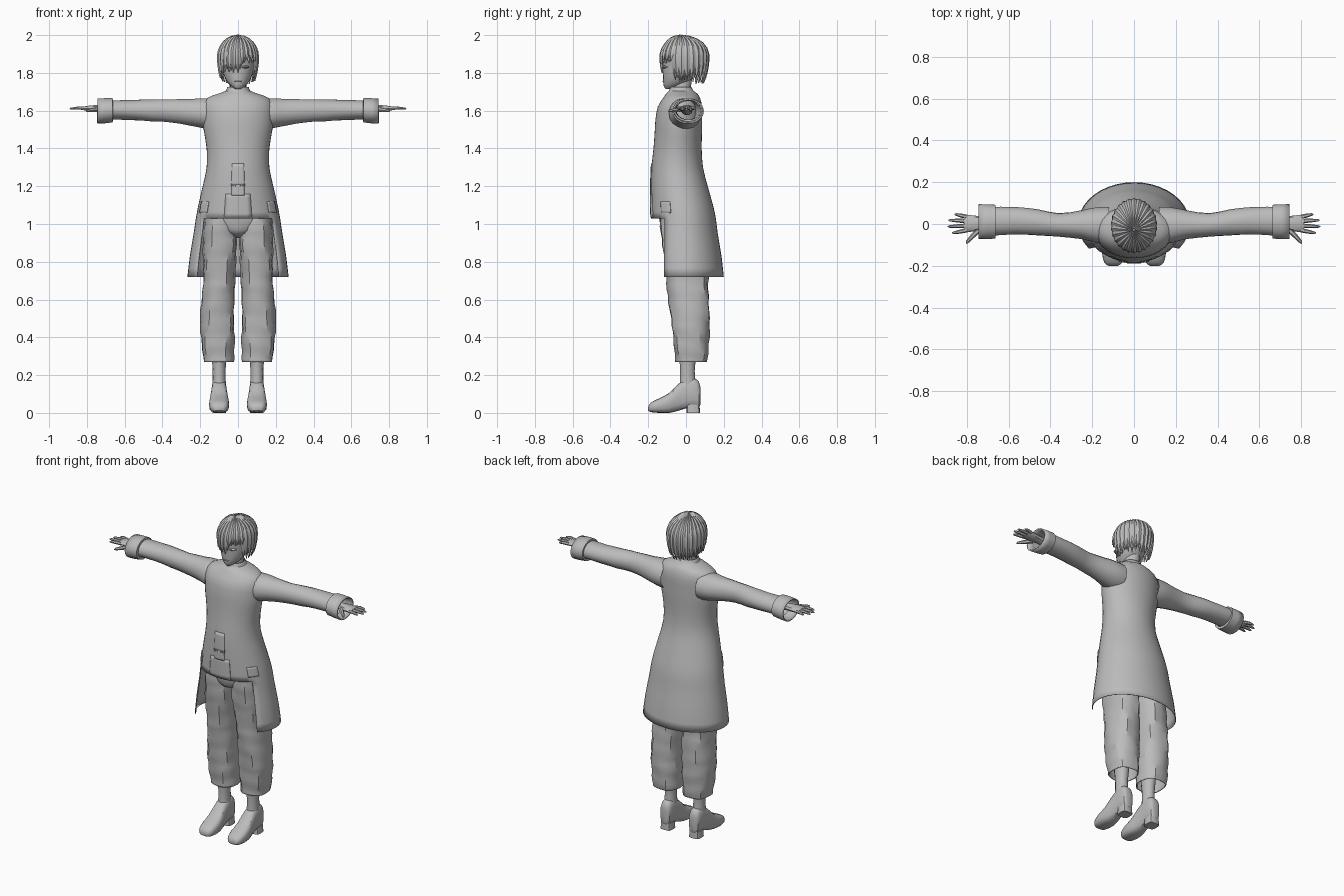
import bpy, bmesh, math, random
from mathutils import Vector

if "Cube" in bpy.data.objects:
    bpy.data.objects.remove(bpy.data.objects["Cube"])

random.seed(4)
GREY = bpy.data.materials.new("plain grey")
GREY.diffuse_color = (0.5, 0.5, 0.5, 1)
GREY.use_nodes = True
GREY.node_tree.nodes["Principled BSDF"].inputs["Base Color"].default_value = GREY.diffuse_color


def finish(name, bm, mirror=False, thick=0):
    bmesh.ops.recalc_face_normals(bm, faces=bm.faces)
    me = bpy.data.meshes.new(name)
    bm.to_mesh(me)
    bm.free()
    me.materials.append(GREY)
    ob = bpy.data.objects.new(name, me)
    bpy.context.collection.objects.link(ob)
    if thick:
        mod = ob.modifiers.new("thickness", 'SOLIDIFY')
        mod.thickness = thick
    if mirror:
        ob.modifiers.new("mirror", 'MIRROR').use_mirror_merge = False
    return ob


def dense(rows, k):
    """Smooth in-between sections."""
    out = []
    for i in range(len(rows) - 1):
        p0, p1, p2 = rows[max(i - 1, 0)], rows[i], rows[i + 1]
        p3 = rows[min(i + 2, len(rows) - 1)]
        for j in range(k):
            t = j / k
            out.append([0.5 * (2 * b + (c - a) * t + (2 * a - 5 * b + 4 * c - d) * t * t
                        + (3 * b - a - 3 * c + d) * t ** 3) for a, b, c, d in zip(p0, p1, p2, p3)])
    return out + [list(rows[-1])]


def bridge(bm, rings, caps):
    vs = [[bm.verts.new(p) for p in r] for r in rings]
    n = len(vs[0])
    for a, b in zip(vs, vs[1:]):
        for i in range(n):
            bm.faces.new((a[i], a[(i + 1) % n], b[(i + 1) % n], b[i]))
    if caps:
        bm.faces.new(vs[0])
        bm.faces.new(vs[-1])


def section(row, axis, n, p=1.0, fold=0.0):
    """Rounded outline filling the box a0..a1, b0..b1 at position t on an axis."""
    t, a0, a1, b0, b1 = row
    pts = []
    for i in range(n):
        th = 2 * math.pi * i / n
        c, s = math.cos(th), math.sin(th)
        w = 1 + fold * math.sin(3 * th + t * 38) * math.cos(2 * th - t * 23)
        a = (a0 + a1) / 2 + (a1 - a0) / 2 * w * math.copysign(abs(c) ** p, c)
        b = (b0 + b1) / 2 + (b1 - b0) / 2 * w * math.copysign(abs(s) ** p, s)
        pts.append({'X': (t, a, b), 'Y': (a, t, b), 'Z': (a, b, t)}[axis])
    return pts


def loft(name, rows, axis='Z', n=16, k=2, p=1.0, fold=0.0, caps=True, mirror=False, thick=0):
    bm = bmesh.new()
    bridge(bm, [section(r, axis, n, p, fold) for r in dense(rows, k)], caps)
    return finish(name, bm, mirror, thick)


def taper(bm, pts, radii, n=6):
    """Finger-like tube through points."""
    d = (Vector(pts[-1]) - Vector(pts[0])).normalized()
    u = d.cross(Vector((0, 0, 1))).normalized()
    v = d.cross(u)
    bridge(bm, [[Vector(q) + r * (u * math.cos(i * math.tau / n) + v * math.sin(i * math.tau / n))
                 for i in range(n)] for q, r in zip(pts, radii)], True)


# Long coat, with the front open below the waist
coat = dense([(z, -x, x, y0, y1) for z, x, y0, y1 in (
    (1.725, .058, -.085, .03), (1.705, .066, -.09, .04), (1.69, .105, -.105, .06),
    (1.665, .165, -.122, .075), (1.62, .186, -.15, .085), (1.55, .185, -.162, .085),
    (1.5, .182, -.165, .085), (1.4, .166, -.172, .083), (1.3, .166, -.183, .09),
    (1.2, .187, -.186, .115), (1.1, .21, -.186, .143), (1.03, .223, -.185, .158),
    (.95, .235, -.186, .168), (.83, .255, -.195, .188), (.72, .268, -.2, .2))], 2)
bm = bmesh.new()
bridge(bm, [section(r, 'Z', 40) for r in coat], False)
gone = []
for f in bm.faces:
    c = f.calc_center_median()
    if c.z < 1.03 and math.sin(math.radians(-36)) * .19 > c.y + .004:
        gone.append(f)
bmesh.ops.delete(bm, geom=gone, context='FACES')
finish("long_coat", bm, thick=.004)


def coat_point(z, deg, off):
    for a, b in zip(coat, coat[1:]):
        if b[0] <= z <= a[0]:
            t = (a[0] - z) / (a[0] - b[0])
            _, x0, x1, y0, y1 = [p + (q - p) * t for p, q in zip(a, b)]
            th = math.radians(deg)
            return ((x1 + off) * math.cos(th), (y0 + y1) / 2 + ((y1 - y0) / 2 + off) * math.sin(th), z)


def panel(name, d0, d1, z0, z1, mirror=False):
    """Thin plate following the coat."""
    bm = bmesh.new()
    g = [[bm.verts.new(coat_point(z0 + (z1 - z0) * j / 6, d0 + (d1 - d0) * i / 6, .004))
          for i in range(7)] for j in range(7)]
    for j in range(6):
        for i in range(6):
            bm.faces.new((g[j][i], g[j][i + 1], g[j + 1][i + 1], g[j + 1][i]))
    finish(name, bm, mirror, .006)


panel("belt_panel", -109, -71, 1.035, 1.16)
panel("belt_tab", -100, -80, 1.15, 1.21)
panel("front_placket", -101, -79, 1.2, 1.32)
panel("pocket_flap", -42, -22, 1.06, 1.12, True)

# Sleeves and cuffs
loft("sleeve", [(.12, -.09, .08, 1.5, 1.666), (.18, -.09, .08, 1.505, 1.667),
                (.25, -.072, .066, 1.52, 1.663), (.36, -.06, .052, 1.538, 1.66),
                (.46, -.055, .07, 1.543, 1.66), (.56, -.05, .08, 1.55, 1.657),
                (.7, -.057, .083, 1.553, 1.655)], 'X', 18, 2, fold=.02, caps=False, mirror=True)
loft("cuff", [(.662, -.055, .08, 1.55, 1.652), (.664, -.07, .092, 1.537, 1.667),
              (.705, -.072, .094, 1.532, 1.667), (.745, -.072, .095, 1.53, 1.664)],
     'X', 18, 1, caps=False, mirror=True, thick=.008)

# Hands
loft("palm", [(.62, -.025, .035, 1.575, 1.63), (.72, -.024, .034, 1.588, 1.63),
              (.76, -.034, .04, 1.592, 1.63), (.80, -.04, .044, 1.597, 1.626),
              (.815, -.036, .04, 1.602, 1.622)], 'X', 10, 1, mirror=True)
bm = bmesh.new()
for y, tip, spread in ((-.03, .872, -.012), (-.008, .892, -.004), (.014, .888, .004), (.034, .86, .012)):
    taper(bm, [(.80, y, 1.612), ((.8 + tip) / 2, y + spread * .6, 1.614), (tip - .008, y + spread, 1.611),
               (tip, y + spread, 1.61)], [.0105, .0095, .006, .002])
taper(bm, [(.74, -.025, 1.606), (.775, -.06, 1.602), (.798, -.085, 1.599), (.803, -.094, 1.598)],
      [.014, .011, .008, .003])
finish("fingers", bm, True)

# Trousers
loft("hips", [(1.12, -.17, .17, -.15, .1), (1.05, -.18, .18, -.145, .11), (.99, -.17, .17, -.135, .11),
              (.95, -.08, .08, -.12, .09), (.925, -.02, .02, -.06, .05)], 'Z', 24, 2)
loft("trouser_leg", [(1.05, .02, .175, -.135, .1), (.95, .006, .183, -.133, .11), (.85, .008, .186, -.122, .118),
                     (.72, .016, .185, -.105, .12), (.62, .018, .19, -.095, .122), (.5, .02, .2, -.08, .124),
                     (.4, .018, .197, -.07, .122), (.31, .022, .188, -.06, .116), (.27, .024, .184, -.055, .113)],
     'Z', 16, 3, p=.8, fold=.055, caps=False, mirror=True, thick=.005)

# Ankles and shoes
loft("ankle", [(.42, .05, .15, -.05, .06), (.3, .06, .14, -.038, .055), (.22, .066, .134, -.032, .047),
               (.13, .063, .137, -.035, .055)], 'Z', 14, 2, mirror=True)
loft("shoe", [(y, .1 - w, .1 + w, z0, z1) for y, w, z0, z1 in (
    (-.2, .022, .012, .032), (-.186, .042, .004, .055), (-.14, .053, 0, .078), (-.09, .051, 0, .105),
    (-.045, .044, .01, .15), (0, .04, .024, .18), (.04, .038, .03, .185), (.068, .032, .03, .165),
    (.077, .018, .045, .13))], 'Y', 16, 2, p=.7, mirror=True)
loft("shoe_heel", [(0, .064, .136, .002, .074), (.045, .066, .134, .004, .072)], 'Z', 16, 1, p=.5, mirror=True)

# Neck and head
loft("neck", [(1.66, -.055, .055, -.08, .04), (1.72, -.045, .045, -.075, .025),
              (1.8, -.045, .045, -.07, .04)], 'Z', 16, 2)
loft("head", [(z, -x, x, y0, y1) for z, x, y0, y1 in (
    (1.715, .014, -.108, -.07), (1.728, .034, -.117, -.03), (1.755, .06, -.121, .02), (1.8, .08, -.123, .06),
    (1.85, .09, -.125, .095), (1.9, .097, -.122, .105), (1.95, .078, -.095, .085),
    (1.98, .035, -.055, .04))], 'Z', 20, 2)
bm = bmesh.new()
taper(bm, [(0, -.12, 1.825), (0, -.126, 1.795), (0, -.133, 1.785), (0, -.12, 1.778)], [.004, .008, .007, .004])
finish("nose", bm)
loft("mouth", [(-.018, -.121, -.115, 1.753, 1.756), (0, -.125, -.115, 1.751, 1.758),
               (.018, -.121, -.115, 1.753, 1.756)], 'X', 8, 2)
loft("eye", [(.018, -.125, -.112, 1.829, 1.833), (.038, -.126, -.105, 1.823, 1.839),
             (.058, -.114, -.095, 1.829, 1.833)], 'X', 8, 2, mirror=True)

# Hair: two layers of tapered ridged locks falling from the crown


def hair_point(deg, t, end, size):
    drop = t * (math.pi / 2 * .115 + 1.885 - end)
    phi = drop / .115
    if phi < math.pi / 2:
        r, z = math.sin(phi), 1.885 + .115 * size * math.cos(phi)
    else:
        z = 1.885 - (drop - math.pi / 2 * .115)
        r = 1 - 11 * (1.885 - z) ** 2
    a = math.radians(deg)
    y = -.03 + (.022 * min(1, r * 1.2))
    return Vector((.11 * size * r * math.sin(a), y - .13 * size * r * math.cos(a), z))


bm = bmesh.new()
COUNT, STEPS = 26, 10
for layer in (0, 1):
    for i in range(COUNT):
        deg = (i + layer / 2) * 360 / COUNT - 180
        if 12 < deg < 58:
            end = 1.855
        elif -62 < deg <= 12:
            end = 1.81
        else:
            end = 1.765 if abs(deg) < 130 else 1.755
        end += random.uniform(-.014, .014)
        size = 1 - .05 * layer
        half = 360 / COUNT * .62
        rings = []
        for s in range(STEPS + 1):
            t = .02 + .98 * s / STEPS
            w = half * (1 if t < .7 else max(.04, 1 - ((t - .7) / .3) ** 1.6))
            rings.append([hair_point(deg - w, t, end, size * .97), hair_point(deg, t, end, size * 1.02),
                          hair_point(deg + w, t, end, size * .97), hair_point(deg, t, end, size * .93)])
        bridge(bm, rings, True)
finish("hair_locks", bm)

# Smooth shading with crisp edges
bpy.ops.object.select_all(action='SELECT')
bpy.context.view_layer.objects.active = bpy.context.selected_objects[0]
bpy.ops.object.shade_smooth_by_angle(angle=math.radians(32))
